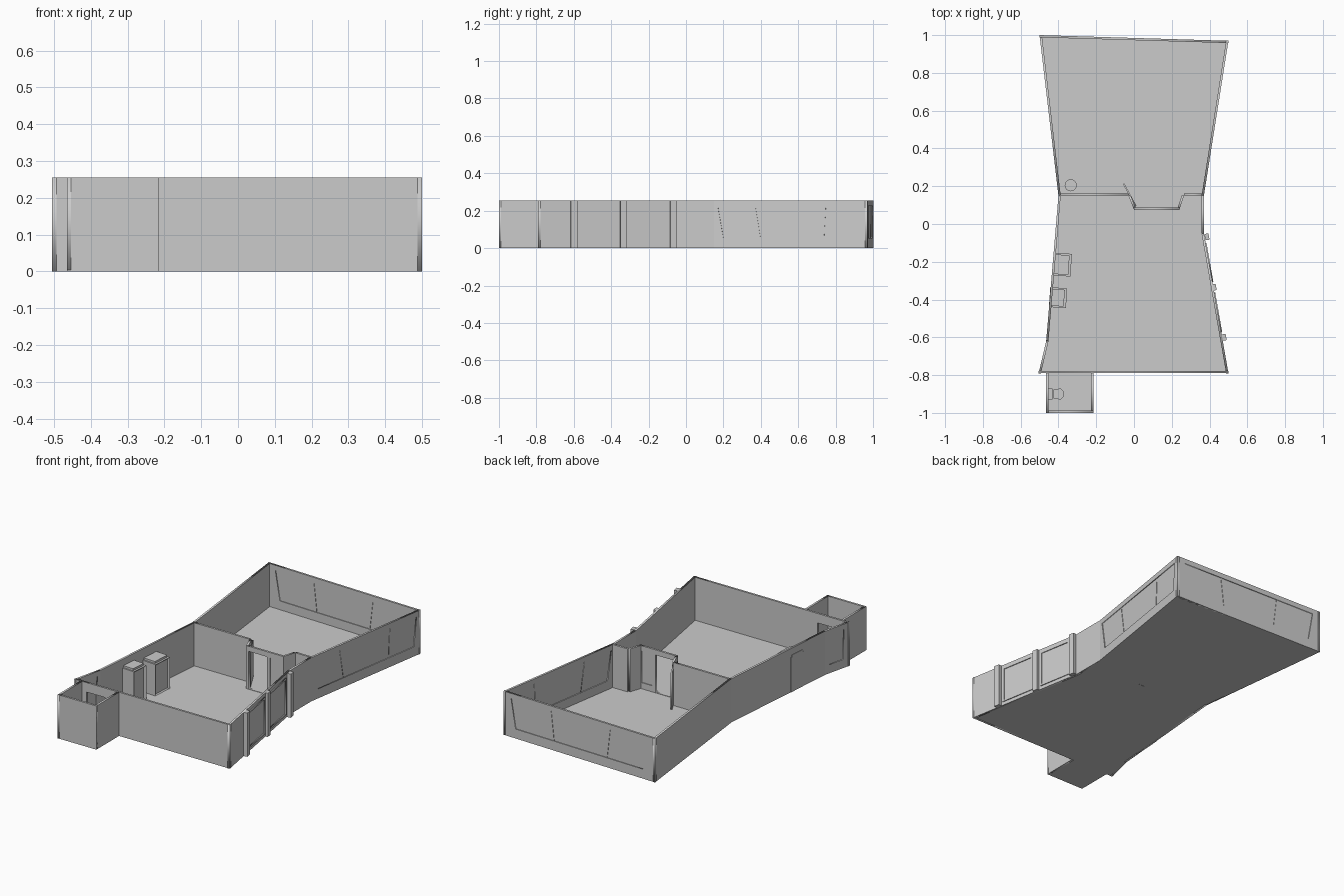
import bpy, bmesh, math
from mathutils import Matrix, Vector

if "Cube" in bpy.data.objects:
    bpy.data.objects.remove(bpy.data.objects["Cube"])

H, T = 0.255, 0.012
UP = Vector((0, 0, 1))

glass = bpy.data.materials.new("pale_glass")
glass.diffuse_color = (0.8, 0.8, 0.8, 0.5)
glass.use_nodes = True
glass.node_tree.nodes["Principled BSDF"].inputs["Base Color"].default_value = glass.diffuse_color


def add_mesh(name, mesh, mat=None):
    ob = bpy.data.objects.new(name, mesh)
    bpy.context.collection.objects.link(ob)
    if mat:
        mesh.materials.append(mat)
    return ob


def panel(name, p, q, loops, thick=T, offset=0.0, mat=None):
    """Upright slab from p to q; loops are (along, z) outlines, later ones are holes."""
    cu = bpy.data.curves.new(name, 'CURVE')
    cu.dimensions, cu.fill_mode, cu.extrude = '2D', 'BOTH', thick / 2
    for loop in loops:
        sp = cu.splines.new('POLY')
        sp.points.add(len(loop) - 1)
        for pt, (s, z) in zip(sp.points, loop):
            pt.co = (s, z, 0, 1)
        sp.use_cyclic_u = True
    tmp = bpy.data.objects.new(name, cu)
    bpy.context.collection.objects.link(tmp)
    dg = bpy.context.evaluated_depsgraph_get()
    mesh = bpy.data.meshes.new_from_object(tmp.evaluated_get(dg))
    bpy.data.objects.remove(tmp)
    bpy.data.curves.remove(cu)
    d = (Vector((*q, 0)) - Vector((*p, 0))).normalized()
    n = d.cross(UP)
    m = Matrix((d, UP, n)).transposed().to_4x4()
    m.translation = Vector((*p, 0)) + n * (offset - T / 2)
    mesh.transform(m)
    return add_mesh(name, mesh, mat)


def rect(s0, s1, z0, z1):
    return [(s0, z0), (s1, z0), (s1, z1), (s0, z1)]


def wall(name, p, q, holes=(), height=H):
    length = math.dist(p, q)
    return panel(name, p, q, [rect(0, length, 0, height), *holes])


def window(name, p, q, outline, mullions=()):
    """Wall with a glazed opening and thin slanted mullions."""
    wall(name + "_wall", p, q, [outline])
    panel(name + "_glass", p, q, [outline], 0.003, 0, glass)
    z0, z1 = outline[0][1], outline[2][1]
    for b, t in mullions:
        panel(name + "_mullion", p, q,
              [[(b - .003, z0), (b + .003, z0), (t + .003, z1), (t - .003, z1)]], 0.008)


def box(name, cx, cy, z0, sx, sy, sz, rot=0.0, inset=False):
    bm = bmesh.new()
    bmesh.ops.create_cube(bm, size=1)
    bmesh.ops.scale(bm, vec=(sx, sy, sz), verts=bm.verts)
    if inset:
        face = max(bm.faces, key=lambda f: f.calc_center_median().x)
        bmesh.ops.inset_region(bm, faces=[face], thickness=0.014)
        bmesh.ops.translate(bm, vec=(-0.01, 0, 0), verts=face.verts)
    bm.transform(Matrix.Translation((cx, cy, z0 + sz / 2)) @ Matrix.Rotation(rot, 4, 'Z'))
    me = bpy.data.meshes.new(name)
    bm.to_mesh(me)
    bm.free()
    return add_mesh(name, me)


def prism(name, pts, z0, z1):
    bm = bmesh.new()
    f = bm.faces.new([bm.verts.new((x, y, z0)) for x, y in pts])
    top = bmesh.ops.extrude_face_region(bm, geom=[f])['geom']
    bmesh.ops.translate(bm, vec=(0, 0, z1 - z0),
                        verts=[v for v in top if isinstance(v, bmesh.types.BMVert)])
    bmesh.ops.recalc_face_normals(bm, faces=bm.faces)
    me = bpy.data.meshes.new(name)
    bm.to_mesh(me)
    bm.free()
    return add_mesh(name, me)


# room corners, counter-clockwise from front right
FR, NR1, NR2, BR = (.5, -.79), (.37, -.05), (.37, .15), (.5, .97)
BL, NL, LW, FL = (-.5, 1), (-.4, .15), (-.465, -.62), (-.505, -.79)

# floors
prism("room_floor", [FR, NR1, NR2, BR, BL, NL, LW, FL], 0, 0.004)
prism("closet_floor", [(-.465, -1), (-.215, -1), (-.215, -.79), (-.465, -.79)], 0, 0.004)

# outer walls and slanted windows
wall("front_wall", FL, FR, [rect(.08, .2, .006, .2)])
wall("right_front_wall", FR, NR1)
wall("neck_wall", NR1, NR2)
window("right_window", NR2, BR, [(.05, .055), (.78, .055), (.80, .225), (.02, .225)],
       [(.248, .22), (.592, .602)])
window("back_window", BR, BL, [(.08, .055), (.92, .055), (.95, .225), (.05, .225)],
       [(.33, .31), (.68, .7)])
wall("left_back_wall", BL, NL)
wall("left_front_wall", NL, LW)
window("side_window", LW, FL, [(.03, .05), (.125, .05), (.135, .225), (.02, .225)])

# posts and panels along the right front wall
side = math.atan2(.13, .74)
for x, y in ((.386, -.068), (.424, -.335), (.477, -.6)):
    box("wall_post", x, y, 0, .022, .034, H, side)
for s0, s1 in ((.22, .435), (.49, .7)):
    panel("wall_panel_frame", FR, NR1, [rect(s0, s1, .02, .235),
          rect(s0 + .01, s1 - .01, .03, .225)], .006, .008)

# closet with basin
C = [(-.465, -.79), (-.465, -1), (-.215, -1), (-.215, -.79)]
for p, q in zip(C, C[1:]):
    wall("closet_wall", p, q)
prism("closet_bowl", [(-.43, -.922), (-.39, -.93), (-.372, -.915), (-.372, -.885),
                      (-.39, -.87), (-.43, -.878)], 0, .075)
box("closet_tank", -.443, -.9, 0, .024, .06, .12)

# dividing wall with projecting entry bay
wall("divider_wall", NL, (-.03, .15))
wall("bay_front", (0, .075), (.24, .075),
     [rect(.015, .135, .006, .225), rect(.155, .225, .04, .225)])
panel("bay_glass", (0, .075), (.24, .075), [rect(.155, .225, .04, .225)], .003, 0, glass)
wall("bay_side", (.24, .075), (.265, .15))
wall("bay_return", (.265, .15), NR2)
panel("bay_opening_frame", (-.03, .15), (0, .075),
      [[(0, H), (0, .225), (.07, .225), (.07, 0), (.081, 0), (.081, H)]])
panel("open_door", (-.06, .21), (.005, .09), [rect(0, .136, .005, .22)], .008)

# cabinets against the left wall
for x, y, sx, sy, h in ((-.38, -.215, .095, .12, .2), (-.402, -.39, .09, .105, .215)):
    box("cabinet_body", x, y, 0, sx, sy, h - .012, -.07, True)
    box("cabinet_top", x - .006, y, h - .012, sx - .012, sy - .016, .012, -.07)

# round stool
for r, z0, z1 in ((.026, 0, .08), (.032, .08, .095)):
    prism("stool", [(-.335 + r * math.cos(a * math.pi / 8), .205 + r * math.sin(a * math.pi / 8))
                    for a in range(16)], z0, z1)
